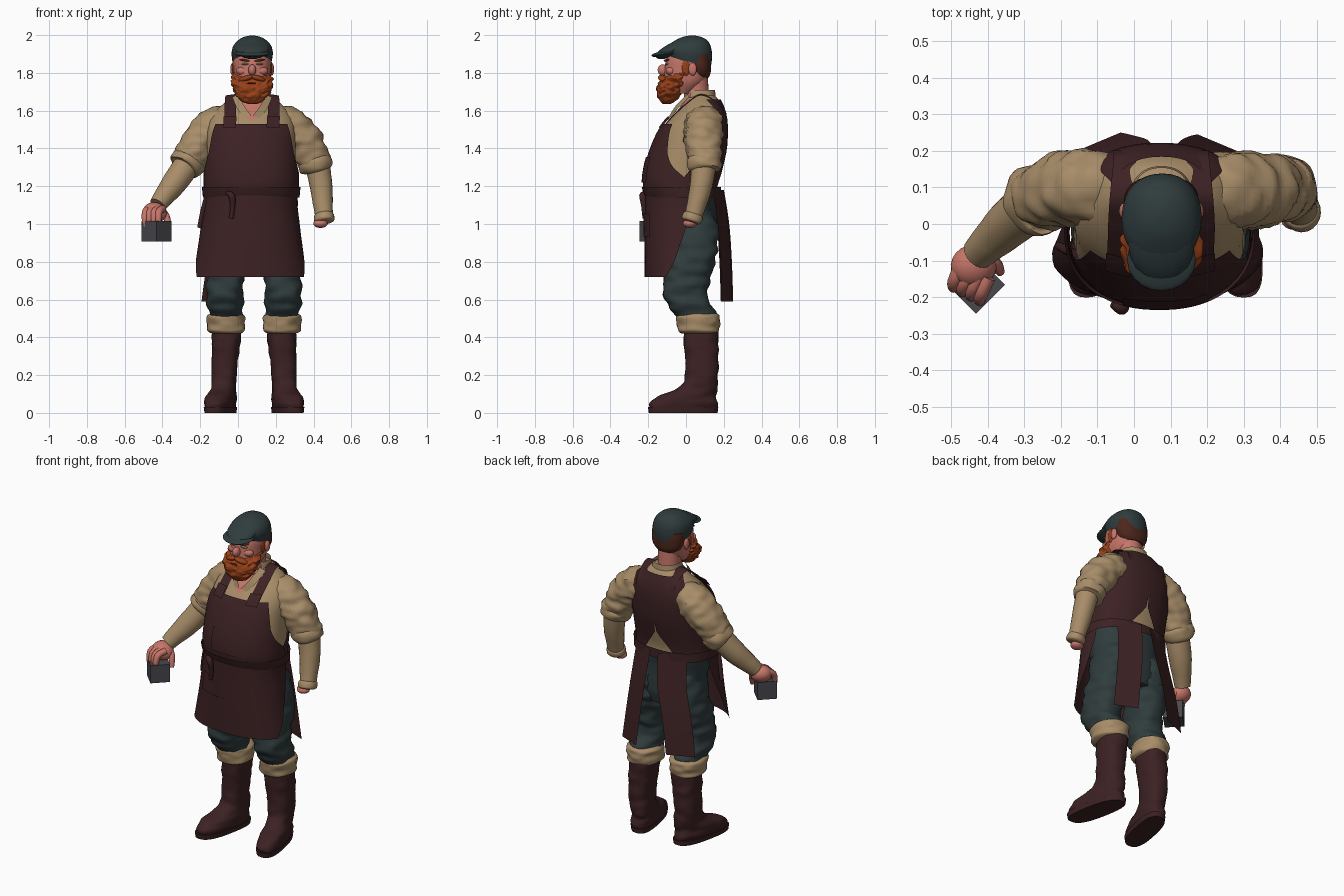
import bpy, bmesh, math
from mathutils import Vector, noise, Matrix

if "Cube" in bpy.data.objects:
    bpy.data.objects.remove(bpy.data.objects["Cube"])

CX = 0.075  # body centre line


def material(name, r, g, b):
    m = bpy.data.materials.new(name)
    m.diffuse_color = (r, g, b, 1)
    m.use_nodes = True
    m.node_tree.nodes["Principled BSDF"].inputs["Base Color"].default_value = m.diffuse_color
    return m


LEATHER = material("dark leather", 0.046, 0.0155, 0.017)
SHIRT = material("tan cloth", 0.39, 0.265, 0.14)
CLOTH = material("slate cloth", 0.029, 0.045, 0.047)
SKIN = material("skin", 0.56, 0.18, 0.14)
BEARD = material("ginger hair", 0.32, 0.053, 0.010)
HAIR = material("dark red hair", 0.075, 0.020, 0.012)
STEEL = material("grey metal", 0.065, 0.065, 0.075)
EYE = material("pale green", 0.22, 0.28, 0.18)


def finish(name, bm, mat):
    bmesh.ops.recalc_face_normals(bm, faces=bm.faces)
    me = bpy.data.meshes.new(name)
    bm.to_mesh(me)
    bm.free()
    me.materials.append(mat)
    ob = bpy.data.objects.new(name, me)
    bpy.context.collection.objects.link(ob)
    return ob


def resample(rows, n):
    """Catmull-Rom through equal-length tuples."""
    out, last = [], len(rows) - 1
    for i in range(n + 1):
        t = i / n * last
        k = min(int(t), last - 1)
        f = t - k
        p = [rows[max(0, min(last, k + d))] for d in (-1, 0, 1, 2)]
        out.append(tuple(0.5 * (2 * b + (c - a) * f + (2 * a - 5 * b + 4 * c - d) * f * f
                                + (3 * b - a - 3 * c + d) * f ** 3) for a, b, c, d in zip(*p)))
    return out


def at(table, z):
    """Linear lookup in a table sorted by z."""
    for a, b in zip(table, table[1:]):
        if z <= b[0]:
            f = max(0, (z - a[0]) / max(b[0] - a[0], 1e-6))
            return [u + (v - u) * f for u, v in zip(a, b)]
    return list(table[-1])


def point(row, a, off=0, p=0.9):
    z, x, y, rx, ry = row
    s, c = math.sin(a), math.cos(a)
    return Vector((x + (rx + off) * math.copysign(abs(s) ** p, s),
                   y - (ry + off) * math.copysign(abs(c) ** p, c), z))


def skin_rings(name, rings, mat):
    bm = bmesh.new()
    vs = [[bm.verts.new(p) for p in r] for r in rings]
    n = len(vs[0])
    for a, b in zip(vs, vs[1:]):
        for i in range(n):
            bm.faces.new((a[i], a[(i + 1) % n], b[(i + 1) % n], b[i]))
    bm.faces.new(vs[0])
    bm.faces.new(vs[-1])
    return finish(name, bm, mat)


def crease(p, w, freq):
    return 1 + w * noise.noise(Vector((p.x * freq, p.y * freq, p.z * freq * 1.8)))


def loft(name, rows, mat, n=24, seg=32, w=0, freq=12, p=0.9, flip=False, skew=0):
    """Stack of rounded horizontal sections: (z, x, y, rx, ry)."""
    rings = []
    for r in resample(rows, n):
        c = Vector((r[1], r[2], r[0]))
        ring = [point(r, 2 * math.pi * i / seg, 0, p) for i in range(seg)]
        ring = [c + (q - c) * crease(q, w, freq) for q in ring]
        for q in ring:  # turn the toes outward near the ground
            q.x += skew * (q.y - .08) * max(0, min(1, (.2 - q.z) / .1))
        rings.append([Vector((2 * CX + 0.02 - q.x, q.y, q.z)) if flip else q for q in ring])
    return skin_rings(name, rings, mat)


def tube(name, path, mat, n=20, seg=24, w=0, freq=14):
    """Round limb along a path: (x, y, z, radius)."""
    pts = resample(path, n)
    rings = []
    for i, q in enumerate(pts):
        d = Vector(pts[min(i + 1, n)][:3]) - Vector(pts[max(i - 1, 0)][:3])
        rot = d.to_track_quat('Z', 'Y')
        c, ring = Vector(q[:3]), []
        for k in range(seg):
            a = 2 * math.pi * k / seg
            v = rot @ Vector((math.cos(a), math.sin(a), 0)) * q[3]
            ring.append(c + v * crease(c + v, w, freq))
        rings.append(ring)
    return skin_rings(name, rings, mat)


def grid(name, rows, mat, thick):
    bm = bmesh.new()
    vs = [[bm.verts.new(p) for p in r] for r in rows]
    for a, b in zip(vs, vs[1:]):
        for i in range(len(a) - 1):
            bm.faces.new((a[i], a[i + 1], b[i + 1], b[i]))
    bmesh.ops.solidify(bm, geom=bm.faces[:], thickness=thick)
    return finish(name, bm, mat)


def sheet(name, table, edges, off, mat, thick=0.012, n=14, cols=24):
    """Cloth wrapped on a table; edges: (z, start angle, end angle), 0 = front."""
    rows = []
    for i in range(n + 1):
        z = edges[0][0] + (edges[-1][0] - edges[0][0]) * i / n
        _, a0, a1 = at(edges, z)
        rows.append([point(at(table, z), math.radians(a0 + (a1 - a0) * k / cols), off)
                     for k in range(cols + 1)])
    return grid(name, rows, mat, thick)


def ribbon(name, path, across, width, mat, thick=0.014, n=14):
    d = Vector(across).normalized() * width / 2
    rows = [[Vector(q) - d, Vector(q), Vector(q) + d] for q in resample(path, n)]
    return grid(name, rows, mat, thick)


def ball(name, loc, size, mat, rot=(0, 0, 0)):
    bm = bmesh.new()
    bmesh.ops.create_uvsphere(bm, u_segments=20, v_segments=12, radius=1)
    ob = finish(name, bm, mat)
    ob.location, ob.scale, ob.rotation_euler = loc, size, rot
    return ob


# Torso
body = resample([(1.13, .07, -.01, .228, .172), (1.2, .07, -.025, .235, .185), (1.3, .07, -.01, .235, .192),
                 (1.4, .07, .015, .235, .188), (1.5, .07, .04, .235, .168), (1.57, .073, .065, .215, .138),
                 (1.63, CX, .085, .16, .1), (1.67, CX, .085, .10, .078), (1.69, CX, .08, .07, .06)], 40)
loft("shirt_torso", body, SHIRT, n=40, seg=48)
loft("trouser_seat", [(.84, CX, .06, .13, .09), (.92, CX, .04, .19, .125), (1.05, CX, .005, .215, .155),
                      (1.165, .07, -.008, .238, .18)], CLOTH, w=.02)


def on_body(x, z, back, off):
    row = at(body, z)
    a = math.asin(min(1, abs(x) / (row[3] + off)) ** (1 / .9))
    return point(row, math.copysign(math.pi - a if back else a, x), off)


# Legs and boots, one per side
for side, flip in (("right", False), ("left", True)):
    loft(side + "_trouser_leg", [(.47, -.06, .065, .075, .09), (.53, -.067, .04, .092, .113),
                                 (.61, -.07, .0, .096, .118), (.7, -.065, .003, .1, .12),
                                 (.82, -.052, .03, .106, .128), (.95, -.035, .04, .105, .13),
                                 (1.08, -.02, .02, .09, .12)], CLOTH, n=50, w=.15, flip=flip)
    loft(side + "_trouser_cuff", [(.42, -.06, .07, .075, .09), (.435, -.06, .068, .095, .108),
                                  (.475, -.063, .066, .098, .112), (.51, -.063, .064, .1, .114),
                                  (.525, -.063, .064, .085, .1)], SHIRT, n=20, w=.1, freq=16, flip=flip)
    loft(side + "_boot", [(.025, -.074, -.015, .069, .178), (.055, -.074, -.014, .072, .18),
                          (.085, -.074, .005, .07, .158), (.115, -.074, .045, .066, .12),
                          (.15, -.074, .074, .064, .095), (.2, -.074, .082, .066, .088),
                          (.3, -.068, .083, .071, .088), (.38, -.062, .08, .076, .092),
                          (.45, -.06, .078, .078, .095)], LEATHER, n=40, w=.08, freq=15, p=.8, flip=flip, skew=.2)
    loft(side + "_boot_sole", [(0.0, -.074, -.015, .07, .182), (.03, -.074, -.015, .074, .186)],
         LEATHER, n=2, p=.75, flip=flip, skew=.2)

# Apron: bib, skirt, back panels, belt
sheet("apron_bib", body, [(1.17, -102, 102), (1.25, -92, 92), (1.31, -73, 73), (1.37, -62, 62), (1.53, -48, 48)],
      .018, LEATHER)
skirt = [(.72, .062, -.035, .298, .178), (.9, .065, -.03, .268, .184), (1.08, .067, -.025, .244, .187),
         (1.18, .07, -.022, .24, .19)]
sheet("apron_skirt", skirt, [(.72, -66, 70), (.8, -80, 83), (1.0, -96, 98), (1.18, -108, 108)], .006, LEATHER)
sheet("apron_belt", body, [(1.14, -180, 180), (1.195, -180, 180)], .026, LEATHER, n=2, cols=48)
for side, s, tw, tx in (("right", -1, .17, .19), ("left", 1, .145, .165)):
    sheet(side + "_back_panel", body,
          [(1.17, 180 - s * 100, 180 - s * 22), (1.3, 180 - s * 80, 180 - s * 1), (1.38, 180 - s * 58, 180),
           (1.5, 180 - s * 46, 180), (1.6, 180 - s * 52, 180), (1.66, 180 - s * 80, 180)], .014, LEATHER)
    # Tails hanging behind
    ribbon(side + "_apron_tail", [(CX + s * .1, .168, 1.18), (CX + s * .115, .196, 1.0),
                                  (CX + s * tx * .84, .21, .8), (CX + s * tx, .217, .59)],
           (1, -s * .42, 0), tw, LEATHER)
    # Shoulder straps with buckles
    front = [on_body(s * .115, z, False, .014) for z in (1.5, 1.55, 1.6, 1.635)]
    rear = [on_body(s * .1, z, True, .012) for z in (1.635, 1.58)]
    ribbon(side + "_strap", [tuple(q) for q in front] + [(CX + s * .11, .08, 1.685)] + [tuple(q) for q in rear],
           (1, 0, -s * .15), .062, LEATHER, .016, 24)
    ribbon(side + "_strap_buckle", [tuple(on_body(s * .115, z, False, .03)) for z in (1.51, 1.54, 1.57)],
           (1, s * .25, 0), .07, LEATHER, .012, 4)
    # Open collar
    ribbon(side + "_collar_flap", [(CX + s * .022, -.083, 1.565), (CX + s * .062, -.048, 1.62),
                                   (CX + s * .088, .012, 1.68)], (1, .25 * s, -.5 * s), .04, SHIRT, .01)
collar = [(1.63, CX, .075, .095, .088), (1.71, CX, .075, .078, .078)]
sheet("shirt_collar", collar, [(1.63, 48, 312), (1.71, 55, 305)], 0, SHIRT, n=4, cols=32)
sheet("open_neck_skin", body, [(1.548, -1, 1), (1.6, -15, 15), (1.67, -50, 50)], .007, SKIN, .006, 8, 8)
# Pockets
for name, tab, z0, z1, a, shift, off in (("bib_pocket", body, 1.22, 1.355, 25, 4, .024),
                                         ("skirt_pocket", skirt, .935, 1.055, 38, -2, .012)):
    sheet(name, tab, [(z0, shift - a, shift + a), (z1, shift + 1 - a, shift - 1 + a)], off, LEATHER, .009, 6, 16)
# Belt ties
tube("belt_knot", [(-.06, -.218, 1.165, .01), (-.035, -.23, 1.15, .018), (-.028, -.224, 1.1, .014),
                   (-.036, -.218, 1.03, .012)], LEATHER, 12, 10)
tube("side_tie", [(-.165, -.08, 1.15, .012), (-.185, -.07, 1.07, .014), (-.205, -.06, .98, .011)], LEATHER, 8, 10)

# Arms
tube("right_sleeve", [(-.03, .1, 1.535, .085), (-.11, .1, 1.52, .103), (-.19, .095, 1.45, .101),
                      (-.25, .075, 1.36, .09), (-.275, .06, 1.31, .08)], SHIRT, 36, 36, .15, 16)
tube("right_sleeve_roll", [(-.25, .07, 1.355, .075), (-.26, .068, 1.34, .092), (-.28, .055, 1.305, .09),
                           (-.287, .05, 1.295, .07)], SHIRT, 12, 28, .12)
tube("right_forearm", [(-.26, .065, 1.33, .07), (-.335, .005, 1.22, .066), (-.4, -.055, 1.135, .052),
                       (-.425, -.08, 1.1, .046)], SHIRT, 16, 24, .03)
tube("left_sleeve", [(.18, .1, 1.535, .085), (.26, .095, 1.52, .103), (.338, .093, 1.45, .101),
                     (.39, .095, 1.36, .09), (.412, .095, 1.3, .08)], SHIRT, 36, 36, .15, 16)
tube("left_sleeve_roll", [(.4, .1, 1.35, .07), (.404, .1, 1.34, .089), (.416, .095, 1.295, .087),
                          (.42, .095, 1.28, .065)], SHIRT, 12, 28, .12)
tube("left_forearm", [(.42, .095, 1.32, .066), (.44, .08, 1.2, .06), (.452, .05, 1.08, .05),
                      (.458, .03, 1.02, .045)], SHIRT, 16, 24, .03)
tube("left_wrist_roll", [(.455, .04, 1.055, .045), (.456, .037, 1.045, .054), (.458, .03, 1.02, .054),
                         (.459, .027, 1.01, .04)], SHIRT, 10, 20, .08)
ball("left_hand", (.437, .02, 1.003), (.038, .036, .024), SKIN)

# Right hand gripping a block
ball("right_palm", (-.438, -.115, 1.063), (.064, .06, .05), SKIN, (.3, .3, 0))
for i in range(4):
    x, y = -.485 + i * .024, -.13 - i * .012
    tube("right_finger_%d" % (i + 1), [(x + .015, y + .02, 1.08, .02), (x - .005, y - .025, 1.065, .019),
                                       (x - .008, y - .042, 1.02, .016), (x - .006, y - .044, .985, .01)], SKIN, 8, 10)
tube("right_thumb", [(-.41, -.1, 1.065, .022), (-.38, -.11, 1.04, .02), (-.366, -.13, .98, .013)], SKIN, 8, 10)
bm = bmesh.new()
bmesh.ops.create_cube(bm, size=1, matrix=Matrix.Translation((-.432, -.166, .962)) @ Matrix.Rotation(math.pi / 4, 4, 'Z')
                      @ Matrix.Diagonal((.112, .112, .11, 1)))
finish("held_block", bm, STEEL)

# Head and face
tube("neck", [(CX, .055, 1.6, .07), (CX, .055, 1.69, .066), (CX, .045, 1.78, .07)], SKIN, 8)
loft("head", [(1.69, CX, -.03, .06, .065), (1.75, CX, -.008, .09, .107), (1.82, CX, .006, .098, .119),
              (1.88, CX, .012, .098, .115), (1.95, CX, .012, .07, .085)], SKIN)
loft("back_hair", [(1.775, CX, .065, .065, .055), (1.80, CX, .068, .088, .062), (1.84, CX, .068, .1, .065),
                   (1.9, CX, .06, .101, .07)], HAIR, w=.02)
loft("beard", [(1.636, CX, -.1, .025, .022), (1.65, CX, -.097, .055, .04), (1.685, CX, -.09, .088, .062),
               (1.725, CX, -.08, .105, .074), (1.76, CX, -.06, .107, .076), (1.785, CX, -.03, .102, .07),
               (1.805, CX, -.015, .092, .06)], BEARD, n=44, seg=72, w=.15, freq=36)
ball("nose", (CX, -.122, 1.815), (.021, .028, .03), SKIN, (.25, 0, 0))
ball("mouth", (CX, -.14, 1.745), (.03, .01, .005), HAIR)
for side, s in (("right", -1), ("left", 1)):
    ball(side + "_moustache", (CX + s * .033, -.122, 1.77), (.043, .024, .015), BEARD, (0, s * .3, s * .35))
    ball(side + "_sideburn", (CX + s * .093, .0, 1.83), (.013, .022, .048), BEARD)
    ball(side + "_ear", (CX + s * .103, .035, 1.82), (.013, .022, .034), SKIN)
    ball(side + "_cheek", (CX + s * .047, -.08, 1.81), (.038, .027, .024), SKIN)
    ball(side + "_eyebrow", (CX + s * .04, -.104, 1.867), (.03, .011, .006), BEARD, (0, -s * .15, s * .35))
    ball(side + "_eye", (CX + s * .038, -.102, 1.847), (.02, .009, .006), EYE, (0, 0, s * .3))

# Flat cap, its lower edge dropping toward the back
cap = loft("cap_crown", [(1.862, CX, .02, .103, .111), (1.885, CX, .017, .107, .119), (1.915, CX, .016, .109, .122),
                         (1.945, CX, .02, .1, .112), (1.972, CX, .028, .076, .085), (1.99, CX, .032, .045, .05),
                         (1.998, CX, .034, .01, .012)], CLOTH, w=.02, freq=10)
for v in cap.data.vertices:
    v.co.z -= .2 * v.co.y * max(0, min(1, (1.97 - v.co.z) / .1))
ball("cap_front_slope", (CX, -.055, 1.93), (.09, .115, .036), CLOTH, (.42, 0, 0))
ball("cap_brim", (CX, -.098, 1.903), (.094, .086, .017), CLOTH, (.14, 0, 0))

# Smooth shading with sharp edges kept
for ob in bpy.data.objects:
    ob.select_set(True)
    bpy.context.view_layer.objects.active = ob
bpy.ops.object.shade_smooth_by_angle(angle=math.radians(40))
